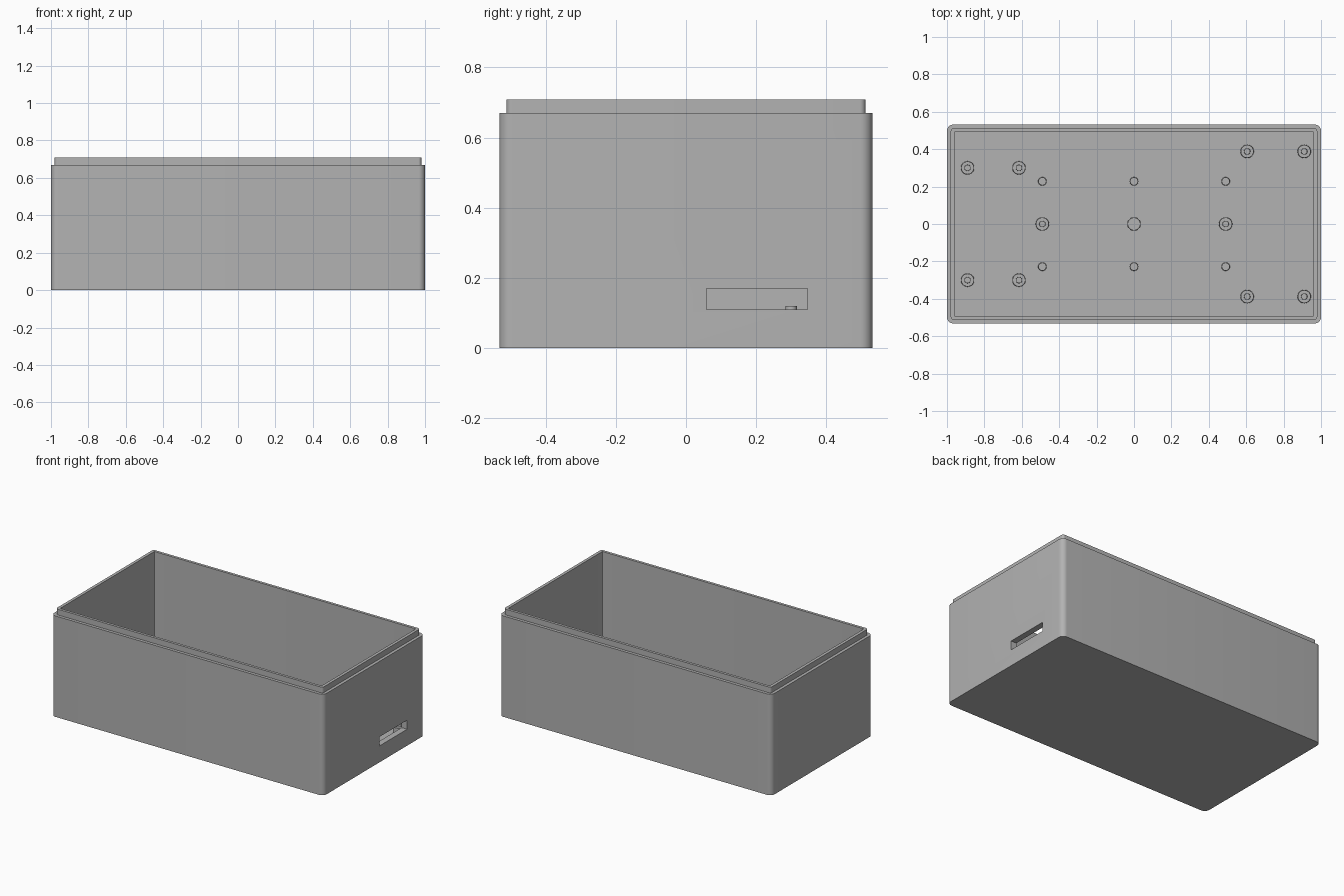
import bpy, bmesh, math
from mathutils import Matrix

old = bpy.data.objects.get("Cube")
if old:
    bpy.data.objects.remove(old, do_unlink=True)

# One grey plastic for everything
grey = bpy.data.materials.new("grey_plastic")
grey.use_nodes = True
COLOUR = (0.45, 0.45, 0.45, 1)
grey.diffuse_color = COLOUR
grey.node_tree.nodes["Principled BSDF"].inputs["Base Color"].default_value = COLOUR

FLOOR = 0.04


def finish(bm, name):
    bmesh.ops.recalc_face_normals(bm, faces=bm.faces)
    mesh = bpy.data.meshes.new(name)
    bm.to_mesh(mesh)
    bm.free()
    mesh.materials.append(grey)
    obj = bpy.data.objects.new(name, mesh)
    bpy.context.collection.objects.link(obj)
    return obj


def smooth(obj):
    bpy.ops.object.select_all(action="DESELECT")
    obj.select_set(True)
    bpy.context.view_layer.objects.active = obj
    bpy.ops.object.shade_smooth_by_angle(angle=math.radians(30))


def rounded_ring(bm, hx, hy, radius, z, steps=8):
    """Ring of vertices round a rectangle with rounded corners."""
    ring = []
    for corner, (sx, sy) in enumerate(((1, 1), (-1, 1), (-1, -1), (1, -1))):
        for i in range(steps + 1):
            a = (corner + i / steps) * math.pi / 2
            ring.append(bm.verts.new((sx * (hx - radius) + radius * math.cos(a),
                                      sy * (hy - radius) + radius * math.sin(a), z)))
    return ring


def loft(bm, rings):
    """Skin between successive rings and cap both ends."""
    for a, b in zip(rings, rings[1:]):
        for i in range(len(a)):
            j = (i + 1) % len(a)
            bm.faces.new((a[i], a[j], b[j], b[i]))
    bm.faces.new(rings[0])
    bm.faces.new(rings[-1])


# Open box: outer wall, stepped lip, inner wall, floor
bm = bmesh.new()
sections = [(1.0, 0.532, 0.035, 0), (1.0, 0.532, 0.035, 0.67),
            (0.98, 0.512, 0.016, 0.67), (0.98, 0.512, 0.016, 0.708),
            (0.96, 0.494, 0.004, 0.708), (0.96, 0.494, 0.004, FLOOR)]
loft(bm, [rounded_ring(bm, *s) for s in sections])
box = finish(bm, "box_shell")

# Connector slot through the +x wall
bm = bmesh.new()
bmesh.ops.create_cube(bm, size=1, matrix=Matrix.Translation((0.98, 0.202, 0.139))
                      @ Matrix.Diagonal((0.2, 0.288, 0.06, 1)))
cutter = finish(bm, "slot_cutter")
cutter.hide_render = True
cut = box.modifiers.new("slot", "BOOLEAN")
cut.object = cutter
cut.solver = "EXACT"
bpy.context.view_layer.objects.active = box
box.select_set(True)
bpy.ops.object.modifier_apply(modifier=cut.name)
bpy.data.objects.remove(cutter, do_unlink=True)
smooth(box)


def post(name, x, y, profile, sides=32):
    """Turned post standing on the floor, from (radius, height) pairs."""
    bm = bmesh.new()
    rings = [[bm.verts.new((x + r * math.cos(2 * math.pi * i / sides),
                            y + r * math.sin(2 * math.pi * i / sides), FLOOR + h))
              for i in range(sides)] for r, h in profile]
    loft(bm, rings)
    smooth(finish(bm, name))


STANDOFF = [(0.036, -0.005), (0.034, 0.05), (0.017, 0.05), (0.016, 0.08)]
PLAIN = [(0.036, -0.005), (0.034, 0.05)]
PEG = [(0.023, -0.005), (0.021, 0.05)]

# Board standoffs with locating pins
for x, y in ((-0.89, 0.3), (-0.615, 0.3), (0.605, 0.388), (0.91, 0.388)):
    for side in (1, -1):
        post("board_standoff", x, side * y, STANDOFF)

# Middle row of posts and small pegs
for x in (-0.49, 0, 0.49):
    post("middle_post", x, 0, STANDOFF if x else PLAIN)
    for side in (1, -1):
        post("small_peg", x, side * 0.228, PEG)
